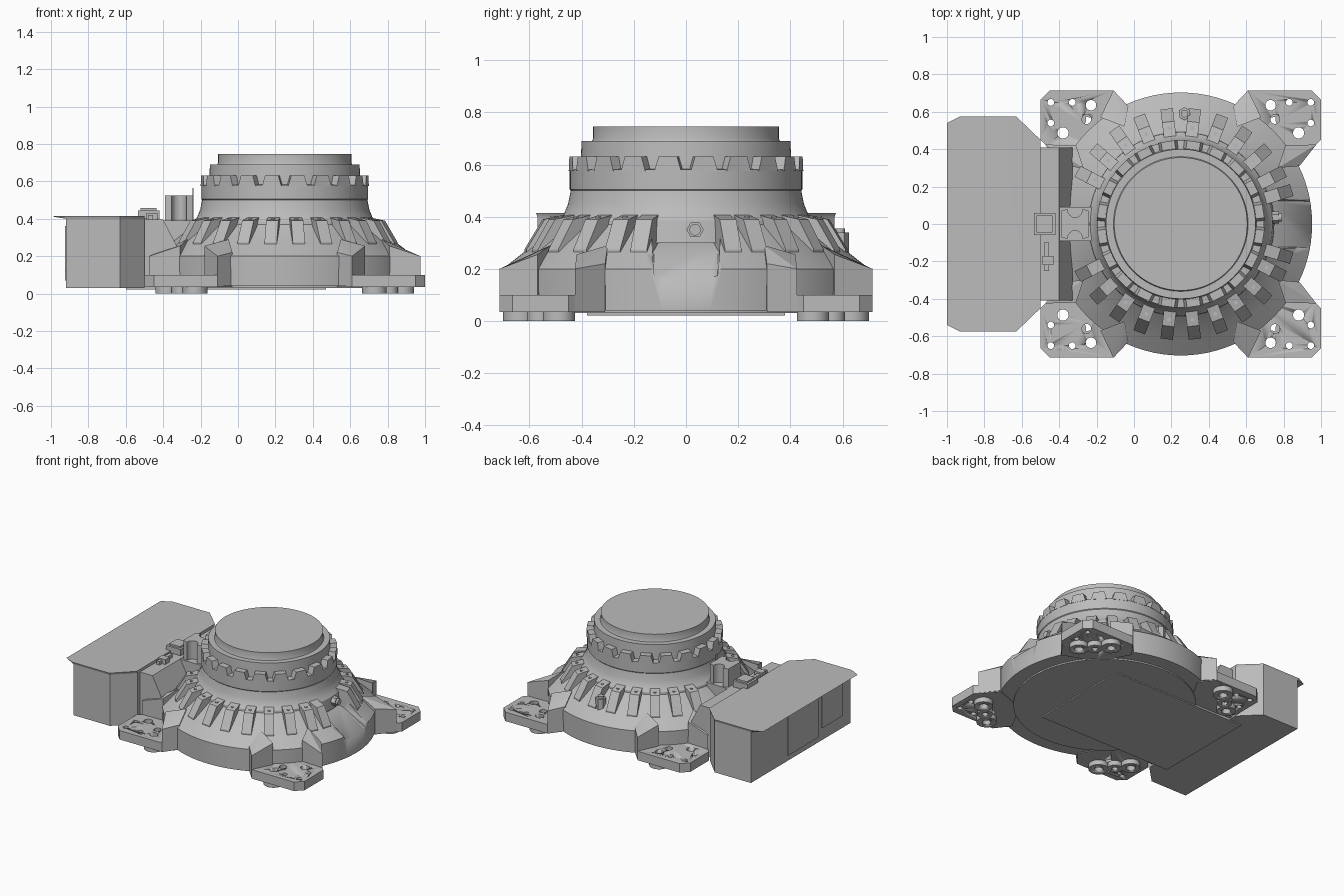
import bpy, bmesh
from math import radians, sin, cos, pi
from mathutils import Matrix, Vector

if "Cube" in bpy.data.objects:
    bpy.data.objects.remove(bpy.data.objects["Cube"])

AXIS = 0.25                      # x of the turning axis
SHIFT = Matrix.Translation((AXIS, 0, 0))

grey = bpy.data.materials.new("machine_grey")
grey.use_nodes = True
grey.diffuse_color = (0.5, 0.5, 0.5, 1)
grey.node_tree.nodes["Principled BSDF"].inputs["Base Color"].default_value = (0.5, 0.5, 0.5, 1)


def finish(name, bm):
    bmesh.ops.recalc_face_normals(bm, faces=bm.faces)
    mesh = bpy.data.meshes.new(name)
    bm.to_mesh(mesh)
    bm.free()
    mesh.materials.append(grey)
    ob = bpy.data.objects.new(name, mesh)
    bpy.context.collection.objects.link(ob)
    bpy.ops.object.select_all(action='DESELECT')
    ob.select_set(True)
    bpy.context.view_layer.objects.active = ob
    bpy.ops.object.shade_smooth_by_angle(angle=radians(25))
    return ob


def lathe(name, profile, segments=96):
    bm = bmesh.new()
    vs = [bm.verts.new((AXIS + r, 0, z)) for r, z in profile]
    es = [bm.edges.new(p) for p in zip(vs, vs[1:])]
    bmesh.ops.spin(bm, geom=vs + es, cent=(AXIS, 0, 0), axis=(0, 0, 1),
                   angle=2 * pi, steps=segments, use_duplicate=False)
    bmesh.ops.remove_doubles(bm, verts=bm.verts, dist=0.0005)
    return finish(name, bm)


def prism(bm, outline, z0, z1):
    vs = [bm.verts.new((x, y, z0)) for x, y in outline]
    face = bm.faces.new(vs)
    up = bmesh.ops.extrude_face_region(bm, geom=[face])["geom"]
    bmesh.ops.translate(bm, vec=(0, 0, z1 - z0),
                        verts=[g for g in up if isinstance(g, bmesh.types.BMVert)])


def slab(name, outline, z0, z1):
    bm = bmesh.new()
    prism(bm, outline, z0, z1)
    return finish(name, bm)


def block(name, x0, x1, y0, y1, z0, z1):
    return slab(name, [(x0, y0), (x1, y0), (x1, y1), (x0, y1)], z0, z1)


def hull(bm, points, matrix=Matrix()):
    vs = [bm.verts.new(matrix @ Vector(p)) for p in points]
    bmesh.ops.convex_hull(bm, input=vs)
    bmesh.ops.dissolve_limit(bm, angle_limit=0.01, verts=bm.verts, edges=bm.edges)


def cylinder(bm, x, y, z0, z1, r, segments=24):
    bmesh.ops.create_cone(bm, cap_ends=True, segments=segments, radius1=r, radius2=r,
                          depth=z1 - z0, matrix=Matrix.Translation((x, y, (z0 + z1) / 2)))


def cut(target, cutter):
    mod = target.modifiers.new("cut", 'BOOLEAN')
    mod.operation, mod.object, mod.solver = 'DIFFERENCE', cutter, 'EXACT'
    bpy.context.view_layer.objects.active = target
    bpy.ops.object.modifier_apply(modifier=mod.name)
    bpy.data.objects.remove(cutter)


def turn(deg):
    return SHIFT @ Matrix.Rotation(radians(deg), 4, 'Z')


# Round base housing with a sloping recess on its left side
base = lathe("base_housing", [(0, .03), (.6, .03), (.6, .04), (.7, .04), (.703, .2),
                              (.62, .265), (.5, .36), (.48, .385), (0, .385)])
bm = bmesh.new()
hull(bm, [(x, s * y, z) for s in (1, -1) for x, y, z in
          ((.71, .125, .3), (1, .12, .14), (.71, .15, .5), (1, .15, .5))])
cut(base, finish("recess_cutter", bm))

# Neck, shoulder and top flange
lathe("neck", [(0, .3), (.5, .3), (.49, .385), (.468, .41), (.452, .45), (.442, .5),
               (.446, .505), (.446, .58), (.405, .583), (.4, .69), (.36, .69),
               (.356, .7), (.356, .745), (0, .745)])

# Radial ribs on the base cone
bm = bmesh.new()
rib = [(.45, .2), (.45, .41), (.55, .39), (.62, .275), (.62, .2)]
for side in (1, -1):
    for a in [27 + 14 * k for k in range(10)] + [17]:
        hull(bm, [(r, w, z) for r, z in rib for w in (-.033, .033)], turn(side * a))
finish("base_ribs", bm)

# Small screws on the ribs
bm = bmesh.new()
for side in (1, -1):
    for k in range(10):
        p = turn(side * (27 + 14 * k)) @ Vector((.515, 0, 0))
        cylinder(bm, p.x, p.y, .38, .402, .01, 12)
finish("rib_screws", bm)

# Lugs around the collar
bm = bmesh.new()
for k in range(20):
    hull(bm, [(r, s * w, z) for s in (1, -1) for r, w, z in
              ((.39, .052, .575), (.447, .052, .575), (.447, .036, .63), (.39, .036, .63))],
         turn(18 * k + 9))
finish("collar_lugs", bm)

# Corner feet: drilled plates, pads beneath and gussets beside them
pads = [(.48, .635, .066, .028), (.63, .487, .062, .03), (.556, .56, .05, .02)]
drills = [(.504, .56, .025), (.58, .65, .018), (.695, .65, .018), (.695, .54, .018)]
plate = [(.28, .61), (.36, .715), (.7, .715), (.75, .665), (.75, .45), (.72, .42),
         (.63, .31), (.4, .4)]
gussets = [[(.28, .63), (.36, .715), (.43, .57), (.3, .52)],
           [(.635, .31), (.725, .425), (.56, .42), (.52, .3)]]
for fx, xname in ((1, "left"), (-1, "right")):
    for fy, yname in ((1, "back"), (-1, "front")):
        tag = f"{yname}_{xname}"
        foot = slab("foot_plate_" + tag, [(AXIS + fx * x, fy * y) for x, y in plate], .035, .1)
        holes = bmesh.new()
        for x, y, r in drills + [(p[0], p[1], p[3]) for p in pads[:2]]:
            cylinder(holes, AXIS + fx * x, fy * y, -.1, .2, r)
        cut(foot, finish("hole_cutter", holes))
        for n, (x, y, r, hole) in enumerate(pads):
            bm = bmesh.new()
            cylinder(bm, AXIS + fx * x, fy * y, 0, .036, r, 32)
            pad = finish(f"foot_pad_{tag}_{n + 1}", bm)
            bm = bmesh.new()
            cylinder(bm, AXIS + fx * x, fy * y, -.1, .2 if n < 2 else .02, hole)
            cut(pad, finish("hole_cutter", bm))
        bm = bmesh.new()
        for outline in gussets:
            tops = (.22, .2, .255, .29)
            hull(bm, [(AXIS + fx * x, fy * y, z) for (x, y), t in zip(outline, tops)
                      for z in (.04, t)])
        finish("gussets_" + tag, bm)

# Connector box on the right side with an overhanging lid
box = [(-.92, -.57), (-.63, -.57), (-.5, -.44), (-.5, .44), (-.63, .57), (-.92, .57)]
slab("connector_box", box, .03, .405)
bm = bmesh.new()
lid = [(-.93, -.575), (-.63, -.575), (-.5, -.45), (-.5, .45), (-.63, .575), (-.93, .575)]
hull(bm, [(x, y, .4) for x, y in box] + [(x, y, .415) for x, y in lid]
     + [(-1, s * .54, .413) for s in (1, -1)])
finish("box_lid", bm)
block("box_panel", -.926, -.91, -.2, .15, .07, .36)
block("box_lock_panel", -.926, -.91, -.48, -.24, .12, .36)
block("bottom_cover", -.6, .47, -.38, .38, .022, .04)

# Transition between box and base, sloping down to the ribs
bm = bmesh.new()
hull(bm, [(x, s * .41, z) for s in (1, -1) for x, z in
          ((-.53, .04), (-.53, .395), (-.4, .395), (-.33, .26), (-.33, .04))])
finish("box_transition", bm)
block("cable_bridge", -.5, -.2, -.09, .09, .2, .392)

# Cable clamp with hollowed sides
waist = [(-.315 + .04 * cos(a), -.08 + .045 * sin(a)) for a in [pi * k / 8 for k in range(8, -1, -1)]]
side = [(-.39, -.07)] + waist + [(-.24, -.07)]
slab("cable_clamp", side + [(x, -y) for x, y in reversed(side)], .38, .525)
block("clamp_pin", -.244, -.238, -.01, .01, .38, .565)
block("plug_body", -.535, -.42, -.06, .06, .4, .445)
block("plug_cap", -.52, -.435, -.045, .045, .44, .457)
block("small_latch", -.49, -.43, -.22, -.17, .39, .43)
block("latch_rail", -.48, -.455, -.25, -.1, .39, .42)

# Bolt in the recess and lifting boss at the back
bm = bmesh.new()
for r, depth, seg in ((.033, .07, 6), (.022, .1, 20)):
    bmesh.ops.create_cone(bm, cap_ends=True, segments=seg, radius1=r, radius2=r, depth=depth,
                          matrix=Matrix.Translation((.74, .035, .35)) @ Matrix.Rotation(pi / 2, 4, 'Y'))
finish("recess_bolt", bm)
bm = bmesh.new()
cylinder(bm, .27, .59, .25, .34, .035, 6)
cylinder(bm, .27, .59, .3, .355, .02, 20)
finish("back_boss", bm)
